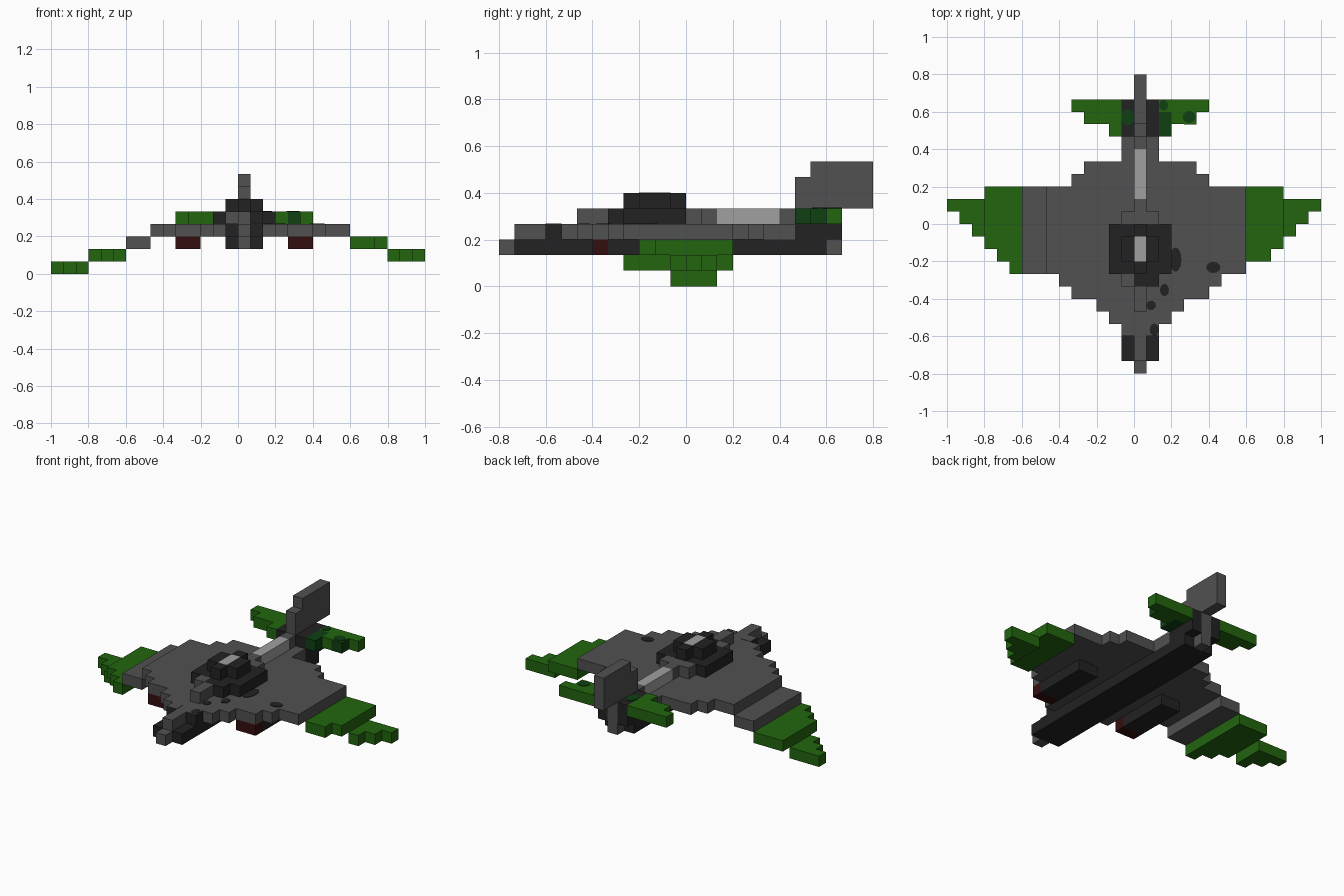
import bpy, bmesh, math

if "Cube" in bpy.data.objects:
    bpy.data.objects.remove(bpy.data.objects["Cube"])

U = 1 / 15  # size of one block


def material(name, r, g, b):
    m = bpy.data.materials.new(name)
    m.use_nodes = True
    m.diffuse_color = (r, g, b, 1)
    m.node_tree.nodes["Principled BSDF"].inputs["Base Color"].default_value = (r, g, b, 1)
    return m


GREY = material("mid grey", 0.082, 0.082, 0.082)
DARK = material("charcoal", 0.016, 0.016, 0.016)
GREEN = material("green", 0.016, 0.13, 0.0045)
DEEP = material("deep green", 0.0045, 0.05, 0.006)
LIGHT = material("light grey", 0.352, 0.352, 0.352)
RED = material("dark red", 0.036, 0.0045, 0.0045)


def finish(name, bm, mat):
    me = bpy.data.meshes.new(name)
    bm.to_mesh(me)
    bm.free()
    me.materials.append(mat)
    ob = bpy.data.objects.new(name, me)
    bpy.context.collection.objects.link(ob)
    return ob


def slab(name, mat, z0, z1, rows):
    """Stepped slab: rows are (y0, y1, x0, x1) in blocks, extruded from z0 to z1."""
    cells = {(x, y) for y0, y1, x0, x1 in rows for x in range(x0, x1) for y in range(y0, y1)}
    bm = bmesh.new()
    verts = {}

    def v(x, y):
        if (x, y) not in verts:
            verts[x, y] = bm.verts.new((x * U, y * U, z0 * U))
        return verts[x, y]

    faces = [bm.faces.new((v(x, y), v(x, y + 1), v(x + 1, y + 1), v(x + 1, y))) for x, y in sorted(cells)]
    ext = bmesh.ops.extrude_face_region(bm, geom=faces, use_keep_orig=True)
    top = [g for g in ext["geom"] if isinstance(g, bmesh.types.BMVert)]
    bmesh.ops.translate(bm, verts=top, vec=(0, 0, (z1 - z0) * U))
    bmesh.ops.recalc_face_normals(bm, faces=bm.faces)
    bmesh.ops.dissolve_limit(bm, angle_limit=0.01, verts=bm.verts, edges=bm.edges)
    return finish(name, bm, mat)


def plate(name, mat, lo, hi):
    """Thin box between two corners, in model units."""
    bm = bmesh.new()
    bmesh.ops.create_cube(bm, size=1)
    for p in bm.verts:
        p.co = [lo[i] if p.co[i] < 0 else hi[i] for i in range(3)]
    return finish(name, bm, mat)


def spot(name, mat, x, y, z, rx, ry):
    """Thin rounded patch lying on an upper surface."""
    bm = bmesh.new()
    bmesh.ops.create_cone(bm, cap_ends=True, segments=12, radius1=1, radius2=1, depth=1)
    for p in bm.verts:
        p.co = (x + p.co.x * rx, y + p.co.y * ry, z + p.co.z * 0.006)
    return finish(name, bm, mat)


# Main wing body
slab("wing_body", GREY, 3, 4, [
    (-8, -7, -2, 3), (-7, -6, -3, 4), (-6, -5, -5, 6), (-5, -4, -6, 7), (-4, 3, -7, 9),
    (3, 4, -5, 6), (4, 5, -4, 5), (5, 7, -1, 2)])
slab("right_wing_step", GREY, 2, 3, [(-4, 3, -9, -7)])

# Drooping green wing sections, stepping down one block at a time
slab("right_outer_wing", GREEN, 1, 2, [(-4, 3, -10, -9), (-3, 3, -11, -10), (-2, 3, -12, -11)])
slab("left_outer_wing", GREEN, 2, 3, [(-3, 3, 9, 11), (-2, 3, 11, 12)])
slab("right_wing_tip", GREEN, 0, 1, [(-1, 2, -13, -12), (0, 2, -14, -13), (1, 2, -15, -14)])
slab("left_wing_tip", GREEN, 1, 2, [(-1, 2, 12, 13), (0, 2, 13, 14), (1, 2, 14, 15)])

# Fuselage keel, nose and tail end
slab("keel", DARK, 2, 3, [(-11, 9, -1, 2)])
slab("nose_block", GREY, 2, 3, [(-12, -11, 0, 1)])
slab("nose_spine", GREY, 3, 4, [(-11, -8, 0, 1)])
for side, x in (("right", -1), ("left", 1)):
    slab(side + "_nose_cheek", DARK, 3, 4, [(-9, -8, x, x + 1)])
    plate(side + "_cheek_cap", GREY, (x * U, -9 * U, 4 * U), ((x + 1) * U, -8 * U, 4 * U + 0.002))
    slab(side + "_tail_flank", DARK, 3, 4, [(7, 10, x, x + 1)])
slab("tail_column", GREY, 2, 4, [(9, 10, 0, 1)])
slab("tail_core", DARK, 3, 4, [(7, 9, 0, 1)])

# Underwing pods with red front ends
for side, x in (("right", -5), ("left", 4)):
    slab(side + "_pod", DARK, 2, 3, [(-5, 0, x, x + 2)])
    slab(side + "_pod_front", RED, 2, 3, [(-6, -5, x, x + 2)])

# Cockpit
slab("cockpit_base", DARK, 4, 5, [(-5, -4, 0, 2), (-4, 0, -2, 3)])
slab("cockpit_corner", GREY, 4, 5, [(-5, -4, -1, 0)])
slab("cockpit_front_ridge", GREY, 4, 5, [(-7, -5, 0, 1)])
slab("cockpit_canopy", DARK, 5, 6, [(-4, 0, 0, 1), (-3, -1, -1, 2)])
plate("canopy_window", LIGHT, (0.003, -3 * U, 6 * U - 0.004), (U - 0.003, -U, 6 * U + 0.002))

# Dorsal spine
slab("spine_shoulder", GREY, 4, 5, [(0, 1, -1, 2), (1, 2, 0, 1)])
slab("spine_strip", LIGHT, 4, 5, [(2, 6, 0, 1)])
slab("spine_rear", GREY, 4, 5, [(6, 10, 0, 1)])

# Tailplane
slab("right_tailplane", GREEN, 4, 5, [(7, 8, -2, -1), (8, 9, -4, -1), (9, 10, -5, -1)])
slab("left_tailplane", GREEN, 4, 5, [(8, 9, 3, 5), (9, 10, 2, 6)])
slab("left_tailplane_root", DEEP, 4, 5, [(7, 9, 2, 3)])
for side, x in (("right", -1), ("left", 1)):
    slab(side + "_tail_root", DARK, 4, 5, [(7, 10, x, x + 1)])
plate("tailplane_front_patch", DEEP, (4 * U, 8 * U - 0.002, 4 * U), (5 * U, 8 * U, 5 * U))
plate("tailplane_side_patch", DEEP, (5 * U, 8 * U, 4 * U), (5 * U + 0.002, 9 * U, 5 * U))
spot("tailplane_spot", DEEP, 0.295, 0.572, 5 * U, 0.035, 0.032)
spot("tail_root_spot", DEEP, -0.035, 0.57, 5 * U, 0.032, 0.045)
spot("tail_edge_spot", DEEP, 0.158, 0.635, 5 * U, 0.024, 0.03)

# Tail fin
slab("fin_lower", GREY, 5, 7, [(7, 12, 0, 1)])
slab("fin_upper", GREY, 7, 8, [(8, 12, 0, 1)])

# Dark patches on the upper wing
for i, (x, y, rx, ry) in enumerate([
        (0.222, -0.19, 0.032, 0.065), (0.424, -0.232, 0.038, 0.03), (0.163, -0.353, 0.024, 0.033),
        (0.092, -0.435, 0.025, 0.025), (0.108, -0.565, 0.024, 0.033)]):
    spot("wing_patch_%d" % (i + 1), DARK, x, y, 4 * U, rx, ry)
